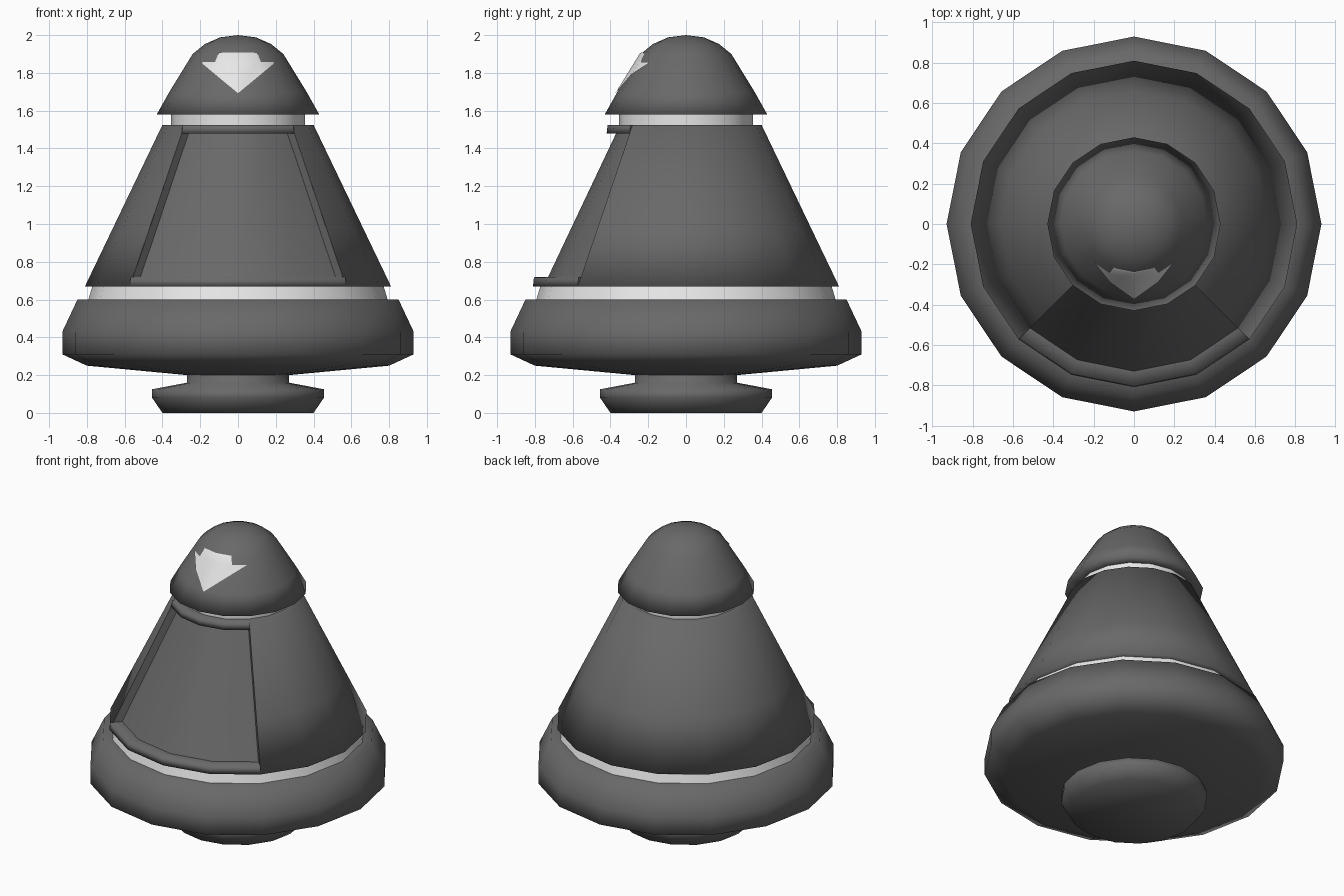
import bpy, bmesh, math
from mathutils import Vector

SIDES = 16

cube = bpy.data.objects.get("Cube")
if cube:
    bpy.data.objects.remove(cube, do_unlink=True)


def make_material(name, value):
    mat = bpy.data.materials.new(name)
    mat.use_nodes = True
    color = (value, value, value, 1)
    mat.diffuse_color = color
    mat.node_tree.nodes["Principled BSDF"].inputs["Base Color"].default_value = color
    return mat


dark = make_material("dark grey", 0.14)
white = make_material("off white", 0.8)


def polar(radius, step, z):
    a = math.tau * step / SIDES
    return Vector((radius * math.cos(a), radius * math.sin(a), z))


def lathe(profile, first=0, count=SIDES):
    """Sweep a bottom-to-top (radius, z) profile round the axis."""
    bm = bmesh.new()
    rings = [[bm.verts.new(polar(r, first + s, z)) for r, z in profile]
             for s in range(count + 1)]
    for a, b in zip(rings, rings[1:]):
        for k in range(len(profile) - 1):
            bm.faces.new((a[k], b[k], b[k + 1], a[k + 1]))
    bmesh.ops.remove_doubles(bm, verts=bm.verts, dist=0.0001)
    return bm


def finish(bm, name, mat, smooth=True):
    for f in bm.faces:
        f.smooth = smooth
    mesh = bpy.data.meshes.new(name)
    bm.to_mesh(mesh)
    bm.free()
    mesh.materials.append(mat)
    obj = bpy.data.objects.new(name, mesh)
    bpy.context.collection.objects.link(obj)
    return obj


# Foot, base ring and the pale bands between the shells
finish(lathe([(0, 0), (0.4, 0), (0.455, 0.08), (0.455, 0.125), (0.27, 0.16), (0.27, 0.22)]),
       "foot", dark)
finish(lathe([(0, 0.195), (0.27, 0.2), (0.8, 0.25), (0.93, 0.31), (0.93, 0.43),
              (0.85, 0.6), (0.76, 0.6)]), "base_ring", dark)
finish(lathe([(0.795, 0.59), (0.765, 0.69)]), "lower_band", white)
finish(lathe([(0.355, 1.51), (0.355, 1.59)]), "upper_band", white)

# Conical shell, open over the four front sectors
finish(lathe([(0.74, 0.67), (0.81, 0.67), (0.66, 0.983), (0.4, 1.525), (0.34, 1.525)],
             first=14, count=12), "cone_shell", dark)

# Recessed front panel with a lip below and above
front = dict(first=10, count=4)
finish(lathe([(0.73, 0.67), (0.81, 0.67), (0.805, 0.718), (0.73, 0.72)], **front),
       "panel_lower_lip", dark)
finish(lathe([(0.73, 0.72), (0.37, 1.48)], **front), "front_panel", dark)
finish(lathe([(0.37, 1.48), (0.42, 1.48), (0.415, 1.525), (0.34, 1.525)], **front),
       "panel_upper_lip", dark)

# Side walls of the recess
cheek = [(0.81, 0.67), (0.805, 0.718), (0.785, 0.72), (0.422, 1.48), (0.415, 1.525),
         (0.37, 1.525), (0.37, 1.48), (0.73, 0.72), (0.73, 0.67)]
for name, step in (("right_panel_wall", 10), ("left_panel_wall", 14)):
    bm = bmesh.new()
    points = cheek if step == 10 else cheek[::-1]
    bm.faces.new([bm.verts.new(polar(r, step, z)) for r, z in points])
    finish(bm, name, dark, smooth=False)

# Domed cap
dome = [(0.43, 1.58), (0.363, 1.7), (0.24, 1.9), (0.175, 1.953), (0.095, 1.988), (0, 2)]
finish(lathe([(0.34, 1.58)] + dome), "cap", dark)


# Arrow emblem: thin pieces of the dome trimmed to an outline
def emblem(name, outline):
    bm = lathe(dome, first=9, count=6)
    for (x1, z1), (x2, z2) in zip(outline, outline[1:] + outline[:1]):
        bmesh.ops.bisect_plane(bm, geom=bm.verts[:] + bm.edges[:] + bm.faces[:],
                               plane_co=(x1, 0, z1), plane_no=(z2 - z1, 0, x1 - x2),
                               clear_outer=True)
    for v in bm.verts:
        out = Vector((v.co.x, v.co.y, 0)).normalized()
        v.co += out * 0.005 + Vector((0, 0, 0.002))
    finish(bm, name, white)


emblem("arrow_head", [(0, 1.69), (0.195, 1.855), (-0.195, 1.855)])
emblem("arrow_stem", [(-0.12, 1.855), (0.12, 1.855), (0.1, 1.905), (-0.1, 1.905)])
